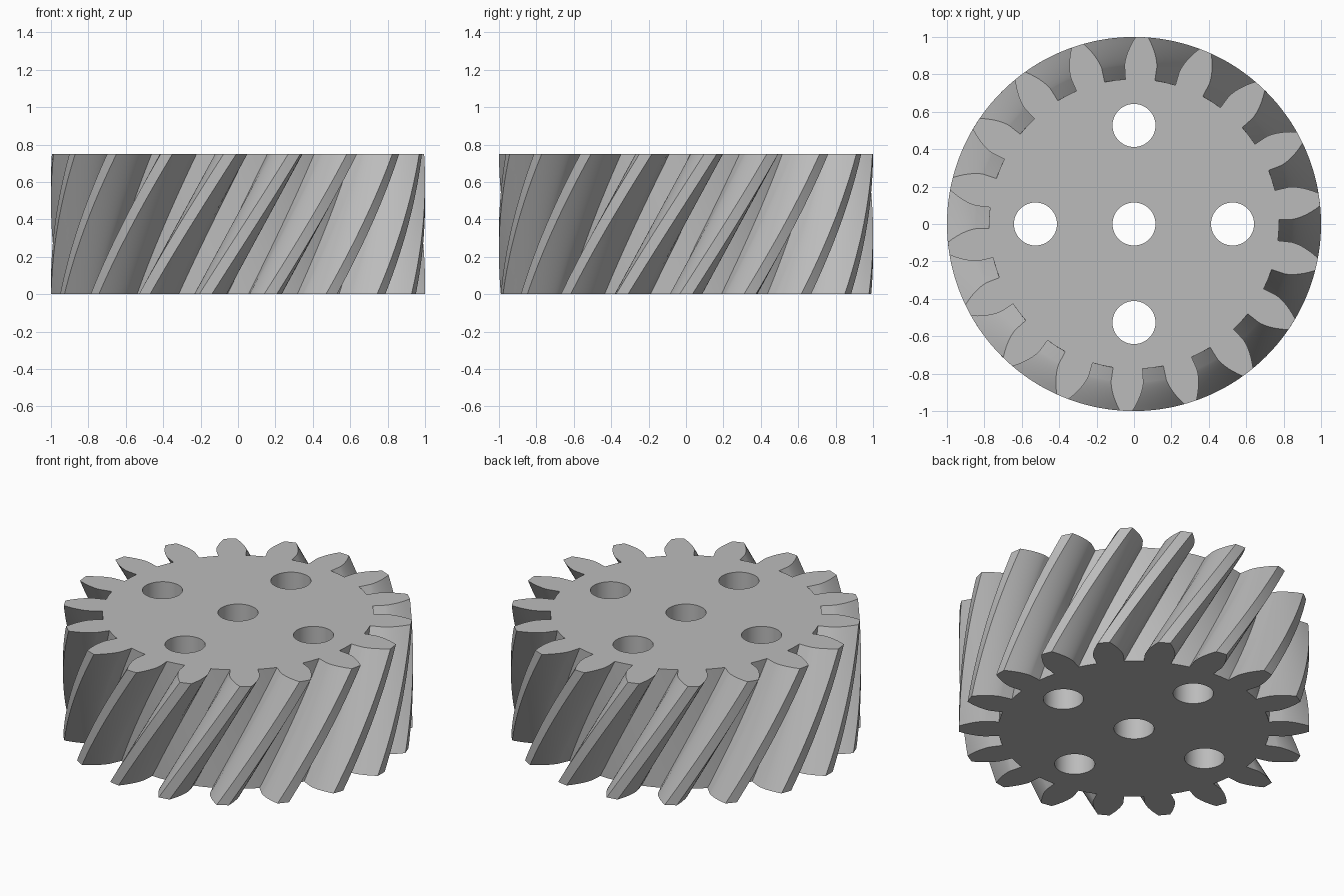
import bpy, bmesh
from math import acos, cos, sin, tan, pi, radians

cube = bpy.data.objects.get("Cube")
if cube:
    bpy.data.objects.remove(cube, do_unlink=True)

# Gear proportions
TEETH = 18
MODULE = 0.1
HEIGHT = 0.75
LAYERS = 20
PITCH_R = MODULE * TEETH / 2
TIP_R = PITCH_R + MODULE
ROOT_R = PITCH_R - 1.25 * MODULE
PRESSURE = radians(20)
BASE_R = PITCH_R * cos(PRESSURE)
TWIST = HEIGHT * tan(radians(30)) / PITCH_R
HOLE_R = 0.115
HOLE_OFFSET = 0.527


def involute(r):
    a = acos(min(1, BASE_R / r))
    return tan(a) - a


def polar(r, a):
    return r * cos(a), r * sin(a)


def half_width(r):
    """Half the angle a tooth spans at radius r."""
    return pi / (2 * TEETH) + involute(PITCH_R) - involute(max(r, BASE_R))


def gear_outline():
    # Radial flank below the base circle, involute above it
    steps = 8
    radii = [ROOT_R] + [BASE_R + (TIP_R - BASE_R) * (i / steps) ** 1.5 for i in range(steps + 1)]
    flank = [(r, half_width(r)) for r in radii]
    tooth = [(r, -a) for r, a in flank] + [(TIP_R, 0)] + [(r, a) for r, a in reversed(flank)]
    tooth.append((ROOT_R, pi / TEETH))
    return [polar(r, a + 2 * pi * k / TEETH) for k in range(TEETH) for r, a in tooth]


def circle(cx, cy, sides=48):
    pts = [polar(HOLE_R, 2 * pi * i / sides) for i in range(sides)]
    return [(cx + x, cy + y) for x, y in pts]


def add_wall(bm, outline, layers, twist):
    """Sweep a closed outline upward; return its bottom and top edge loops."""
    rings = []
    for j in range(layers + 1):
        t = j / layers
        c, s = cos(twist * t), sin(twist * t)
        rings.append([bm.verts.new((x * c - y * s, x * s + y * c, HEIGHT * t)) for x, y in outline])
    n = len(outline)
    for low, high in zip(rings, rings[1:]):
        for i in range(n):
            k = (i + 1) % n
            bm.faces.new((low[i], low[k], high[k], high[i]))
    return [[bm.edges.get((ring[i], ring[(i + 1) % n])) for i in range(n)]
            for ring in (rings[0], rings[-1])]


# Helical teeth and straight bores
bm = bmesh.new()
bottom, top = add_wall(bm, gear_outline(), LAYERS, TWIST)
centres = [(0, 0)] + [polar(HOLE_OFFSET, k * pi / 2) for k in range(4)]
for cx, cy in centres:
    low, high = add_wall(bm, circle(cx, cy), 1, 0)
    bottom += low
    top += high

# End faces around the bores
for edges in (bottom, top):
    bmesh.ops.triangle_fill(bm, edges=edges, use_beauty=True, use_dissolve=False)
bmesh.ops.recalc_face_normals(bm, faces=bm.faces)

mesh = bpy.data.meshes.new("helical_gear")
bm.to_mesh(mesh)
bm.free()
gear = bpy.data.objects.new("helical_gear", mesh)
bpy.context.collection.objects.link(gear)

# Plain grey metal
grey = bpy.data.materials.new("grey")
grey.use_nodes = True
colour = (0.5, 0.5, 0.5, 1)
grey.diffuse_color = colour
grey.node_tree.nodes["Principled BSDF"].inputs["Base Color"].default_value = colour
mesh.materials.append(grey)

# Smooth flanks with crisp tooth edges
bpy.ops.object.select_all(action="DESELECT")
gear.select_set(True)
bpy.context.view_layer.objects.active = gear
bpy.ops.object.shade_smooth_by_angle(angle=radians(30))
